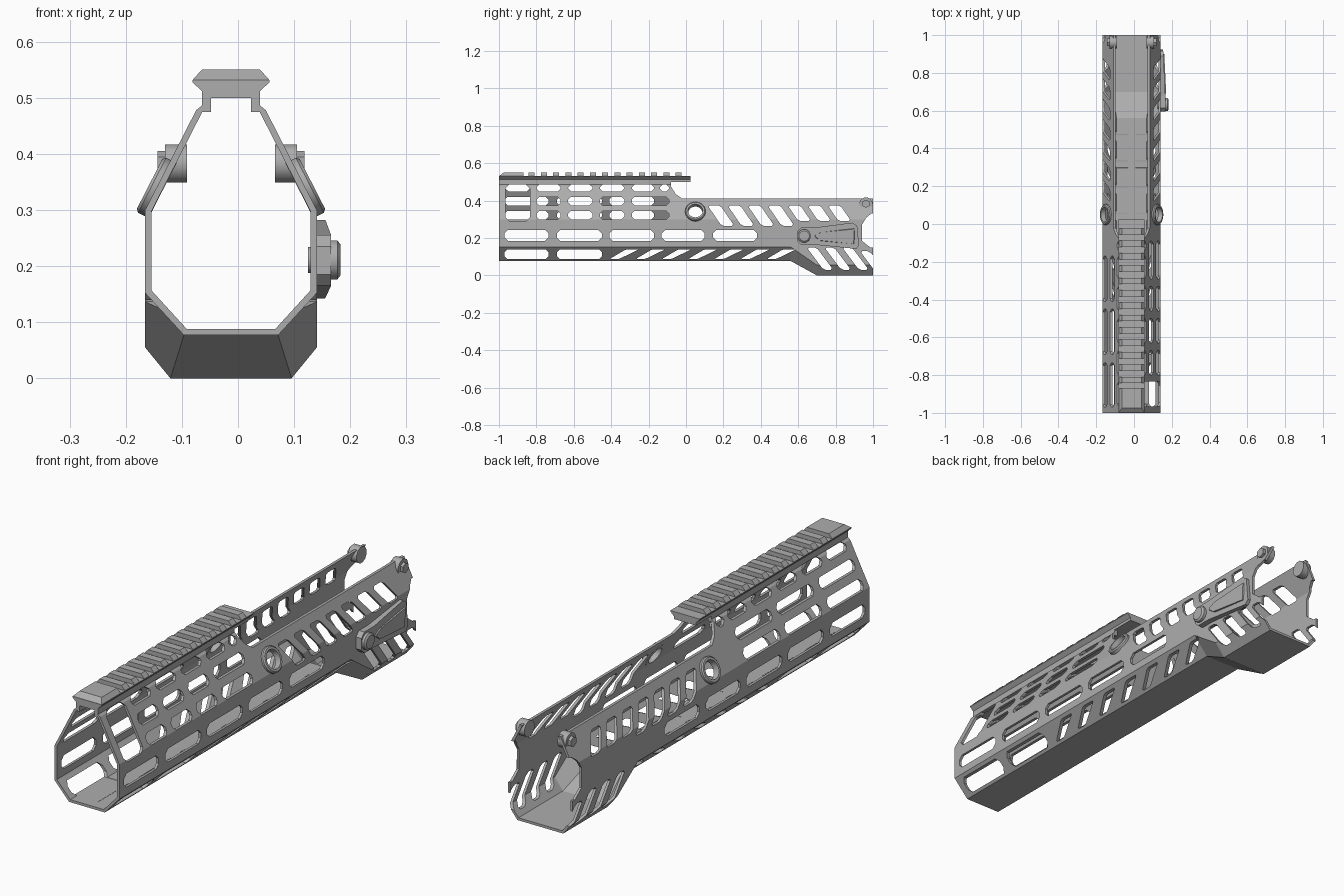
import bpy, bmesh, math
from mathutils import Vector, Matrix

if "Cube" in bpy.data.objects:
    bpy.data.objects.remove(bpy.data.objects["Cube"])

XC = -0.0125                       # centre line of the body
grey = bpy.data.materials.new("metal grey")
grey.diffuse_color = (0.42, 0.42, 0.42, 1)
grey.use_nodes = True
grey.node_tree.nodes["Principled BSDF"].inputs["Base Color"].default_value = grey.diffuse_color


def finish(bm, name, smooth=False):
    bmesh.ops.recalc_face_normals(bm, faces=bm.faces)
    me = bpy.data.meshes.new(name)
    bm.to_mesh(me)
    bm.free()
    ob = bpy.data.objects.new(name, me)
    me.materials.append(grey)
    bpy.context.collection.objects.link(ob)
    if smooth:
        bpy.ops.object.select_all(action='DESELECT')
        ob.select_set(True)
        bpy.context.view_layer.objects.active = ob
        bpy.ops.object.shade_smooth_by_angle(angle=math.radians(35))
    return ob


def loft(bm, rings):
    """Skin a list of equal-length point rings and cap both ends."""
    vs = [[bm.verts.new(p) for p in r] for r in rings]
    n = len(vs[0])
    for a, b in zip(vs, vs[1:]):
        for i in range(n):
            bm.faces.new((a[i], a[(i + 1) % n], b[(i + 1) % n], b[i]))
    bm.faces.new(vs[0])
    bm.faces.new(vs[-1][::-1])


def mirrored(half, y):
    """Closed cross-section at y from its right half, given as (x, z)."""
    return ([(XC + x, y, z) for x, z in half]
            + [(XC - x, y, z) for x, z in reversed(half)])


def clip(poly, r):
    """Replace each corner with a small chamfer."""
    out, n = [], len(poly)
    for i, p in enumerate(poly):
        p = Vector(p)
        for q in (Vector(poly[i - 1]), Vector(poly[(i + 1) % n])):
            d = q - p
            out.append(p + d.normalized() * min(r, d.length * 0.4))
    return out


def prism(bm, poly, x0, x1):
    loft(bm, [[(x, p[0], p[1]) for p in poly] for x in (x0, x1)])


def circle(y, z, r, n):
    return [(y + r * math.cos(2 * math.pi * (i + .5) / n),
             z + r * math.sin(2 * math.pi * (i + .5) / n)) for i in range(n)]


def box(y0, y1, z0, z1):
    return [(y0, z0), (y1, z0), (y1, z1), (y0, z1)]


# Body shell: outer loft minus inner loft
top = [(.153, .30), (.062, .478), (.052, .486), (.052, .506)]
top_in = [(.142, .297), (.051, .475), (.036, .475), (.036, .50)]
front, rear = [(.084, .077), (.153, .152)] + top, [(.108, 0), (.153, .055)] + top
front_in = [(.079, .088), (.142, .157)] + top_in
rear_in = [(.103, .011), (.142, .060)] + top_in

bm = bmesh.new()
loft(bm, [mirrored(h, y) for h, y in ((front, -1), (front, .56), (rear, .70), (rear, 1))])
body = finish(bm, "handguard_body")
bm = bmesh.new()
loft(bm, [mirrored(h, y) for h, y in
          ((front_in, -1.1), (front_in, .56), (rear_in, .70), (rear_in, 1.1))])
cavity = finish(bm, "cavity_cutter")

# Openings cut into the sides
bm = bmesh.new()
long_slots = [(-.97, -.735), (-.69, -.45), (-.41, -.17), (-.13, .10), (.145, .38)]
short_slots = [(-.80, -.67), (-.63, -.50), (-.46, -.33), (-.29, -.09)]
both, right, left = [], [], []
for y0, y1 in long_slots:
    both.append(clip(box(y0, y1, .185, .243), .018))
for y0, y1 in long_slots[:2]:
    both.append(clip(box(y0, y1, .087, .14), .016))
for i in range(7):                 # shallow slashes on the lower bevel
    y = -.41 + i * .14
    both.append(clip([(y, .087), (y + .05, .087), (y + .16, .14), (y + .09, .14)], .008))
for z0, z1 in ((.30, .345), (.375, .42)):
    right += [clip(box(a, b, z0, z1), .015) for a, b in short_slots]
    left += [clip(box(a, b, z0, z1), .015) for a, b in long_slots[:3]]
for y0, y1 in short_slots[:3] + [(-.29, -.17), (-.14, -.09)]:
    both.append(clip(box(y0, y1, .45, .485), .015))
right.append(clip(box(-.965, -.835, .29, .485), .02))
left.append(clip(box(-.965, -.835, .45, .485), .015))
for i in range(7):                 # slanted vents of the rear half
    y = .115 + i * .107
    b = .265 if i < 4 else .29
    s = .075 * (.375 - b) / .11
    both.append(clip([(y, .375), (y + s, b), (y + s + .068, b), (y + .068, .375)], .012))
for i in range(4):                 # vents of the deep rear well
    y = .645 + i * .095
    t = .15 if i < 3 else .13
    s = .09 * (t - .03) / .12
    both.append(clip([(y, t), (y + s, .03), (y + s + .052, .03), (y + .052, t)], .012))
both.append(circle(.05, .34, .042, 16))
# notch in the rear edge
both.append([(1.1, .15), (.985, .15), (.94, .185), (.94, .27), (.965, .31), (.99, .33), (1.1, .33)])
for p in both + right:
    prism(bm, p, XC + .02, .4)
for p in both + left:
    prism(bm, p, -.4, XC - .02)
slots = finish(bm, "slot_cutter")
# open top of the rear half
bm = bmesh.new()
prism(bm, [(-.08, .6), (-.08, .475), (-.055, .435), (-.02, .41), (1.1, .41), (1.1, .6)], -.5, .5)
opening = finish(bm, "top_cutter")

bpy.context.view_layer.objects.active = body
for cutter in (cavity, opening, slots):
    mod = body.modifiers.new(cutter.name, 'BOOLEAN')
    mod.operation, mod.solver, mod.object = 'DIFFERENCE', 'EXACT', cutter
    bpy.ops.object.modifier_apply(modifier=mod.name)
    bpy.data.objects.remove(cutter)

# Top rail with cross teeth
bm = bmesh.new()
base = [(.052, .50), (.052, .512), (.069, .528), (.069, .532)]
tooth = [(.069, .531), (.052, .55)]
loft(bm, [mirrored(base, y) for y in (-1, .025)])
loft(bm, [mirrored(tooth, -1), mirrored(tooth, -.87)])
for v in bm.verts:                 # sloped nose of the front block
    if v.co.y < -.99 and v.co.z > .54:
        v.co.y += .025
for i in range(13):
    y = -.842 + i * .0655
    loft(bm, [mirrored(tooth, y), mirrored(tooth, y + .033)])
finish(bm, "top_rail")

# Sling sockets and rear pins on both sides
for side, tag in ((1, "right"), (-1, "left")):
    axis = Vector((side * .89, 0, .455))
    up = axis.cross(Vector((0, 1, 0)))
    mid = Vector((XC + side * .1326, .05, .34))
    bm = bmesh.new()
    n = 20
    prof = [(.055, -.012), (.055, .009), (.050, .014), (.040, .014), (.038, -.012)]
    rings = []
    for r, h in prof:
        rings.append([bm.verts.new(mid + axis * h + r * (
            Vector((0, 1, 0)) * math.cos(2 * math.pi * i / n)
            + up * math.sin(2 * math.pi * i / n))) for i in range(n)])
    for a, b in zip(rings, rings[1:] + rings[:1]):
        for i in range(n):
            bm.faces.new((a[i], a[(i + 1) % n], b[(i + 1) % n], b[i]))
    finish(bm, "sling_socket_" + tag, True)

    bm = bmesh.new()
    prism(bm, circle(.962, .383, .035, 12), XC + side * .078, XC + side * .118)
    prism(bm, circle(.962, .383, .022, 6), XC + side * .117, XC + side * .131)
    finish(bm, "rear_pin_" + tag, True)

# Locking lever on the right side
bm = bmesh.new()
outline = [(.595, .185), (.615, .165), (.68, .165), (.91, .142), (.925, .16),
           (.915, .265), (.89, .282), (.68, .255), (.615, .255), (.595, .235)]
thin = lambda y: .166 - .012 * max(0, (y - .68) / .25)
loft(bm, [[(.138, y, z) for y, z in outline], [(thin(y), y, z) for y, z in outline]])
finish(bm, "lever_plate")
bm = bmesh.new()
grip = [(.69, .205), (.72, .185), (.90, .168), (.90, .252), (.72, .23), (.69, .215)]
loft(bm, [[(thin(y) - .003, y, z) for y, z in grip],
          [(thin(y) + .005, y, z) for y, z in clip(grip, .004)[::2]]])
finish(bm, "lever_grip")
bm = bmesh.new()
loft(bm, [[(x, y, z) for y, z in circle(.632, .211, r, 12)]
          for x, r in ((.125, .024), (.139, .024), (.14, .036), (.177, .036), (.183, .028))])
finish(bm, "lever_knob", True)
